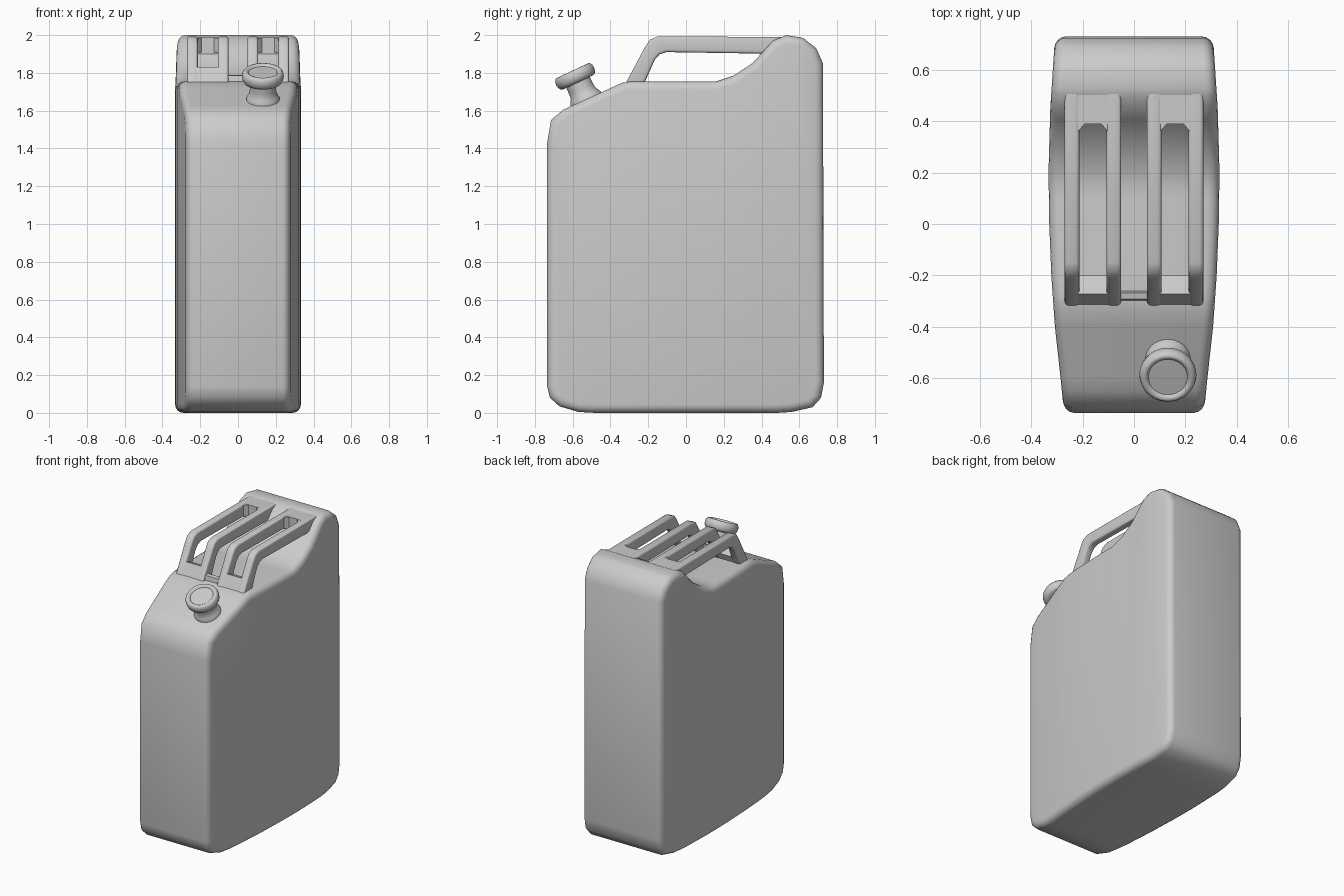
import bpy, bmesh, math
from mathutils import Vector

if "Cube" in bpy.data.objects:
    bpy.data.objects.remove(bpy.data.objects["Cube"])


def finish(name, bm, angle=40):
    bmesh.ops.recalc_face_normals(bm, faces=bm.faces[:])
    me = bpy.data.meshes.new(name)
    bm.to_mesh(me)
    bm.free()
    me.shade_smooth()
    me.set_sharp_from_angle(angle=math.radians(angle))
    ob = bpy.data.objects.new(name, me)
    bpy.context.collection.objects.link(ob)
    return ob


def extrude_x(profile, x0, x1, bevel, segments, all_edges=False):
    """Side profile (y, z) extruded from x0 to x1, with rounded edges."""
    bm = bmesh.new()
    f = bm.faces.new([bm.verts.new((x0, y, z)) for y, z in profile])
    r = bmesh.ops.extrude_face_region(bm, geom=[f])
    for v in r["geom"]:
        if isinstance(v, bmesh.types.BMVert):
            v.co.x = x1
    bmesh.ops.recalc_face_normals(bm, faces=bm.faces[:])
    rim = [e for e in bm.edges if all_edges or abs(e.verts[0].co.x - e.verts[1].co.x) < 1e-5]
    if bevel:
        bmesh.ops.bevel(bm, geom=rim, offset=bevel, segments=segments, profile=0.5,
                        affect='EDGES', clamp_overlap=False, loop_slide=False)
    return bm


# Can body: side profile, rounded rim, bulging sides
BODY = [(-0.735, 0.14), (-0.72, 0.08), (-0.67, 0.035), (-0.57, 0.005), (-0.48, 0), (0.48, 0),
        (0.56, 0.005), (0.67, 0.03), (0.715, 0.08), (0.73, 0.16), (0.725, 1.85), (0.69, 1.93),
        (0.62, 1.985), (0.53, 2.0), (0.46, 1.97), (0.41, 1.915), (0.35, 1.85), (0.25, 1.785),
        (0.16, 1.755), (-0.29, 1.755), (-0.34, 1.747), (-0.65, 1.605), (-0.715, 1.55), (-0.735, 1.43)]
WIDTH = [(-0.74, 0.272), (-0.6, 0.286), (-0.4, 0.308), (-0.2, 0.322), (0, 0.33), (0.2, 0.333),
         (0.45, 0.326), (0.74, 0.307)]


def half_width(y):
    for (a, wa), (b, wb) in zip(WIDTH, WIDTH[1:]):
        if y <= b:
            return wa + (wb - wa) * (y - a) / (b - a)
    return WIDTH[-1][1]


bm = extrude_x(BODY, -0.333, 0.333, 0.045, 4)
for i in range(-6, 7):
    bmesh.ops.bisect_plane(bm, geom=bm.verts[:] + bm.edges[:] + bm.faces[:],
                           plane_co=Vector((0, i * 0.1, 0)), plane_no=Vector((0, 1, 0)))
for v in bm.verts:
    v.co.x *= half_width(v.co.y) / 0.333
finish("can_body", bm)

# Handle bars: four bent bars grouped as two slotted grips
BAR = [(-0.325, 1.735), (-0.215, 1.94), (-0.192, 1.975), (-0.15, 1.993), (0.51, 1.99), (0.53, 1.90),
       (-0.105, 1.91), (-0.14, 1.898), (-0.165, 1.87), (-0.225, 1.735)]
PLATE = [(-0.322, 1.735), (-0.273, 1.83), (-0.20, 1.80), (-0.228, 1.735)]
REAR = [(0.39, 1.988), (0.53, 1.988), (0.53, 1.90), (0.39, 1.90)]
for side, s in (("left", -1), ("right", 1)):
    for part, a, b in (("outer", 0.213, 0.27), ("inner", 0.05, 0.107)):
        finish(f"handle_{part}_bar_{side}", extrude_x(BAR, s * a, s * b, 0.014, 3), 50)
    finish(f"handle_foot_plate_{side}", extrude_x(PLATE, s * 0.09, s * 0.23, 0, 1))
    finish(f"handle_rear_web_{side}", extrude_x(REAR, s * 0.09, s * 0.23, 0, 1))
    # small fillets in the slot's rear corners
    for part, xc, d in (("outer", 0.218, -1), ("inner", 0.102, 1)):
        bm = bmesh.new()
        tri = [(xc, 0.36), (xc, 0.395), (xc + d * 0.03, 0.395)]
        f = bm.faces.new([bm.verts.new((s * x, y, 1.908)) for x, y in tri])
        r = bmesh.ops.extrude_face_region(bm, geom=[f])
        bmesh.ops.translate(bm, vec=(0, 0, 0.078),
                            verts=[v for v in r["geom"] if isinstance(v, bmesh.types.BMVert)])
        finish(f"slot_fillet_{part}_{side}", bm)

# Bridge joining both grips at the foot
BRIDGE = [(-0.30, 1.74), (-0.293, 1.785), (-0.268, 1.79), (-0.258, 1.74)]
finish("handle_bridge", extrude_x(BRIDGE, -0.06, 0.06, 0, 1))


# Spout neck and screw cap: lathed and tilted square to the sloping shoulder
def lathe(name, profile, steps=40):
    bm = bmesh.new()
    vs = [bm.verts.new((r, 0, z)) for r, z in profile]
    es = [bm.edges.new(p) for p in zip(vs, vs[1:])]
    bmesh.ops.spin(bm, geom=vs + es, cent=(0, 0, 0), axis=(0, 0, 1),
                   angle=2 * math.pi, steps=steps, use_duplicate=False)
    bmesh.ops.remove_doubles(bm, verts=bm.verts[:], dist=1e-4)
    ob = finish(name, bm, 50)
    ob.location = (0.132, -0.53, 1.661)
    ob.rotation_euler = (math.radians(25.2), 0, 0)
    return ob


lathe("spout_neck", [(0.09, -0.03), (0.088, 0.005), (0.08, 0.02), (0.072, 0.035), (0.069, 0.06), (0.069, 0.12)])
lathe("spout_cap", [(0, 0.098), (0.085, 0.098), (0.1, 0.103), (0.108, 0.117), (0.111, 0.135), (0.108, 0.152),
                    (0.1, 0.164), (0.09, 0.167), (0.082, 0.163), (0.076, 0.155), (0.06, 0.155), (0, 0.157)])
